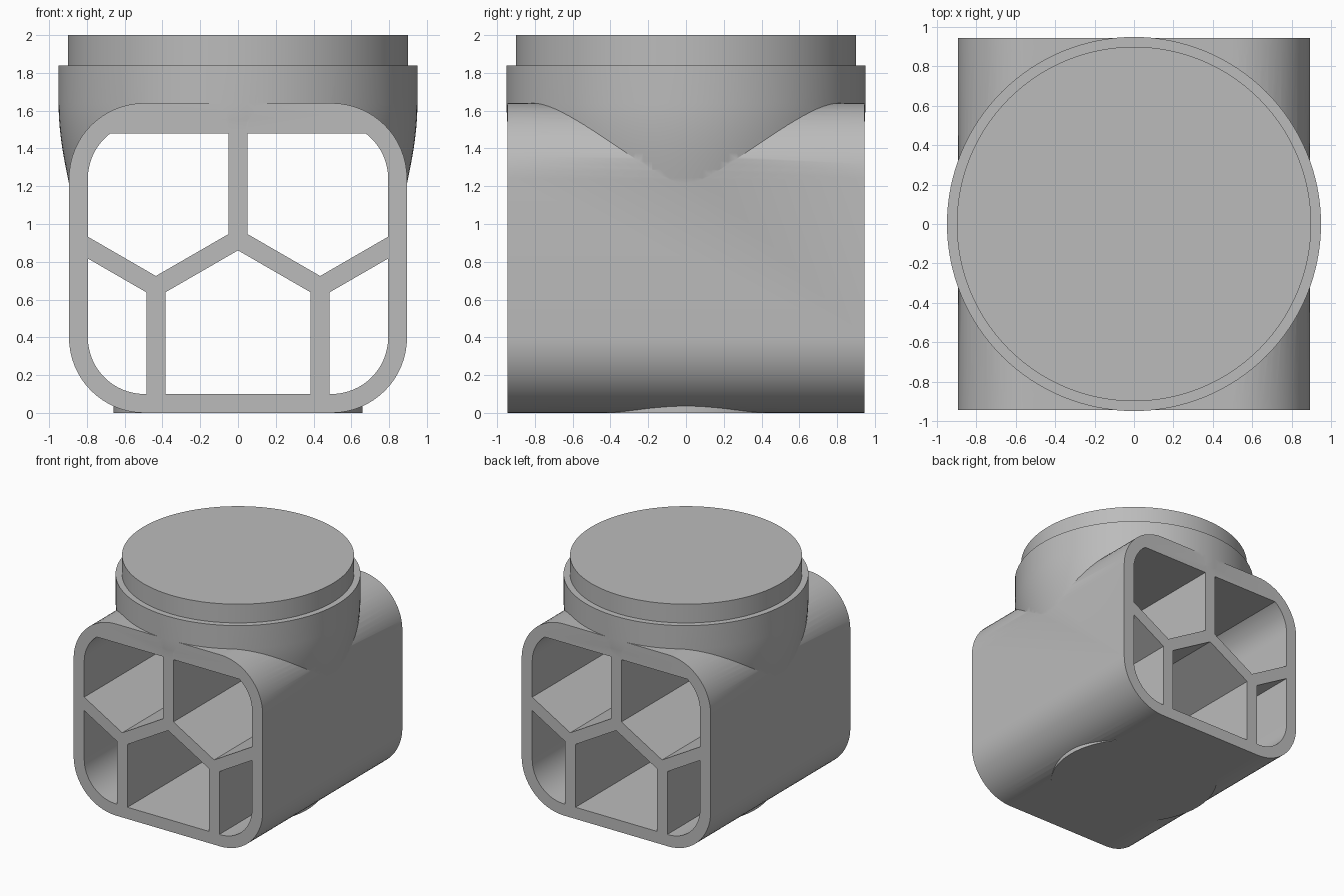
import bpy, bmesh, math
from mathutils import Vector

cube = bpy.data.objects.get("Cube")
if cube:
    bpy.data.objects.remove(cube, do_unlink=True)

grey = bpy.data.materials.new("plain_grey")
grey.use_nodes = True
colour = (0.5, 0.5, 0.5, 1)
grey.diffuse_color = colour
grey.node_tree.nodes["Principled BSDF"].inputs["Base Color"].default_value = colour

HALF = 0.945  # half the length of the body along y


def finish(name, bm):
    bmesh.ops.recalc_face_normals(bm, faces=bm.faces[:])
    mesh = bpy.data.meshes.new(name)
    bm.to_mesh(mesh)
    bm.free()
    obj = bpy.data.objects.new(name, mesh)
    mesh.materials.append(grey)
    bpy.context.collection.objects.link(obj)
    return obj


def prism(name, outline, half):
    """Extrude an (x, z) outline along y."""
    bm = bmesh.new()
    face = bm.faces.new([bm.verts.new((x, -half, z)) for x, z in outline])
    moved = bmesh.ops.extrude_face_region(bm, geom=[face])["geom"]
    verts = [v for v in moved if isinstance(v, bmesh.types.BMVert)]
    bmesh.ops.translate(bm, verts=verts, vec=(0, 2 * half, 0))
    return finish(name, bm)


def turned(name, profile, steps=128):
    """Revolve an (r, z) profile about z, with flat caps."""
    bm = bmesh.new()
    rings = []
    for r, z in profile:
        rings.append([bm.verts.new((r * math.cos(a), r * math.sin(a), z))
                      for a in (math.tau * i / steps for i in range(steps))])
    for low, high in zip(rings, rings[1:]):
        for i in range(steps):
            j = (i + 1) % steps
            bm.faces.new((low[i], low[j], high[j], high[i]))
    bm.faces.new(rings[0])
    bm.faces.new(rings[-1])
    return finish(name, bm)


def rounded(radius, top, steps=16):
    """Rounded square outline around shared corner centres, trimmed at the top."""
    points = []
    for k, (cx, cz) in enumerate(((0.495, 1.24), (-0.495, 1.24), (-0.495, 0.4), (0.495, 0.4))):
        for i in range(steps + 1):
            a = math.pi / 2 * (k + i / steps)
            x, z = cx + radius * math.cos(a), cz + radius * math.sin(a)
            if z < top - 0.001:
                points.append((x, z))
            if k < 2 and i == (steps if k == 0 else 0):
                dx = math.sqrt(max(radius ** 2 - (top - 1.24) ** 2, 0))
                points.append((math.copysign(0.495 + dx, cx), top))
    return points


def combine(target, other, operation):
    mod = target.modifiers.new(operation.lower(), "BOOLEAN")
    mod.operation = operation
    mod.solver = "EXACT"
    mod.object = other
    bpy.context.view_layer.objects.active = target
    bpy.ops.object.modifier_apply(modifier=mod.name)
    bpy.data.objects.remove(other, do_unlink=True)


# Rounded body blended into a tapering collar, with a shallow base disc
body = prism("body", rounded(0.4, 1.64), HALF)
taper = [(0.892 + 0.058 * math.sin(math.pi / 2 * i / 10), 1.2 + 0.44 * i / 10) for i in range(11)]
collar = turned("collar", taper + [(0.95, 1.84), (0.9, 1.84), (0.9, 2.0)])
combine(body, collar, "UNION")
combine(body, turned("base_disc", [(0.66, 0), (0.66, 0.05)]), "UNION")

# Through opening
combine(body, prism("opening", rounded(0.3, 1.48), 1.2), "DIFFERENCE")


# Honeycomb dividers
def divider(name, start, end, width=0.1):
    a, b = Vector(start), Vector(end)
    d = (b - a).normalized() * width / 2
    n = Vector((-d.y, d.x))
    return prism(name, [a + n, a - n, b - n, b + n], HALF)


hub, node, edge = (0, 0.918), (0.435, 0.667), (0.84, 0.901)
parts = [divider("centre_divider", hub, (0, 1.55))]
for side, sign in (("left", 1), ("right", -1)):
    s = lambda p: (sign * p[0], p[1])
    parts.append(divider(side + "_inner_divider", hub, s(node)))
    parts.append(divider(side + "_outer_divider", s(node), s(edge)))
    parts.append(divider(side + "_lower_divider", s((node[0], 0.05)), s(node)))
for part in parts:
    combine(body, part, "UNION")

# Smooth curved surfaces with crisp edges
bpy.ops.object.select_all(action="DESELECT")
body.select_set(True)
bpy.context.view_layer.objects.active = body
bpy.ops.object.shade_smooth_by_angle(angle=math.radians(30))
